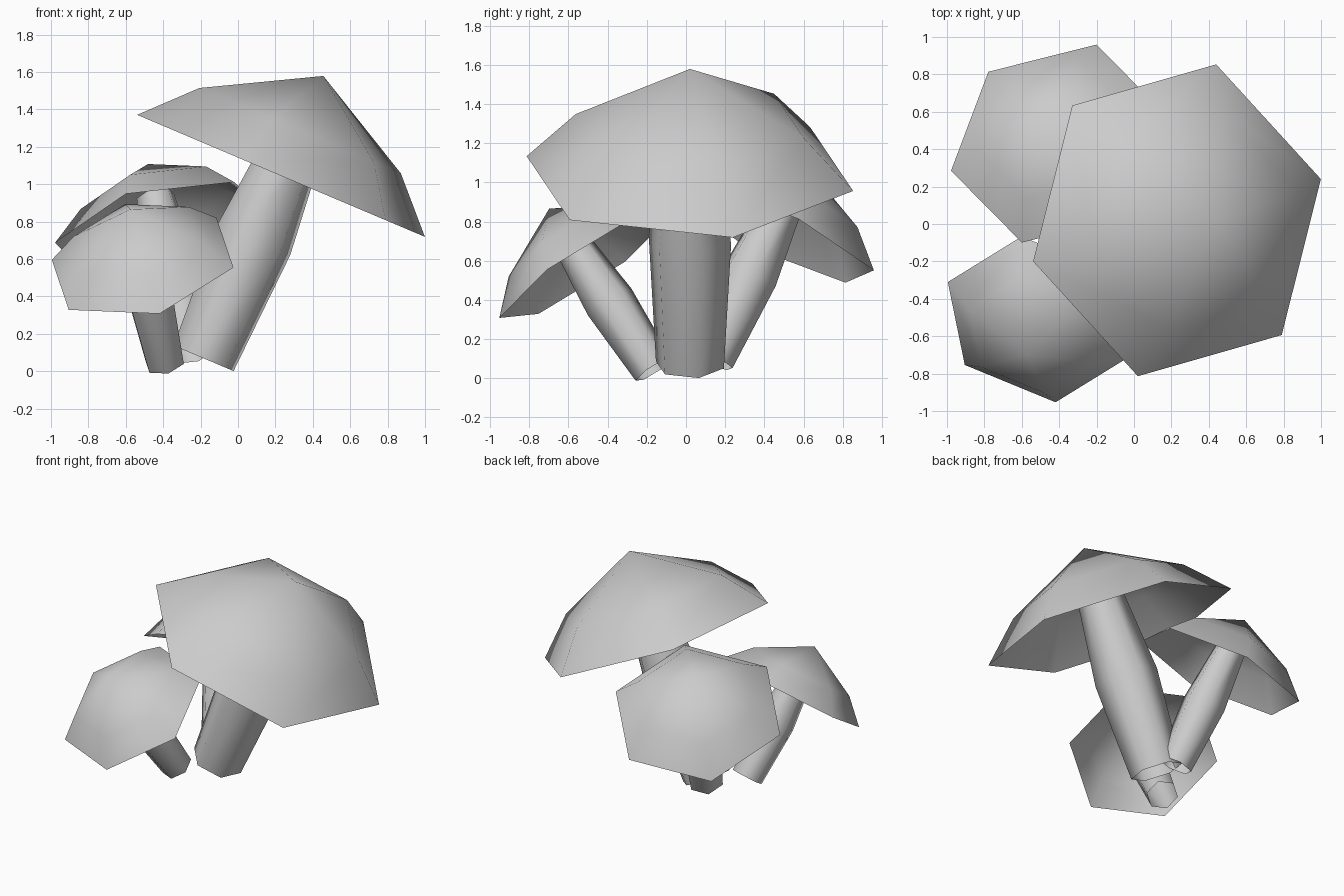
import bpy, bmesh
from math import cos, sin, tau
from mathutils import Vector, Matrix

cube = bpy.data.objects.get("Cube")
if cube:
    bpy.data.objects.remove(cube, do_unlink=True)

SIDES = 6
# (radius, height along the axis), measured from the rim centre at unit scale
CAP = [(0.864, 0), (0.605, 0.262), (0, 0.58)]
STEM = [(0.18, -1.06), (0.218, -0.37), (0.15, 0.3)]

grey = bpy.data.materials.new("mushroom_grey")
grey.use_nodes = True
colour = (0.6, 0.6, 0.6, 1)
grey.diffuse_color = colour
grey.node_tree.nodes["Principled BSDF"].inputs["Base Color"].default_value = colour


def lathe(name, profile, frame, scale):
    """Open six-sided surface of revolution in the given frame."""
    bm = bmesh.new()
    rings = []
    for r, h in profile:
        angles = [tau * i / SIDES for i in range(SIDES)]
        rings.append([bm.verts.new(Vector((r * cos(a), r * sin(a), h)) * scale)
                      for a in angles])
    for low, high in zip(rings, rings[1:]):
        for i in range(SIDES):
            j = (i + 1) % SIDES
            bm.faces.new((low[i], low[j], high[j], high[i]))
    bmesh.ops.remove_doubles(bm, verts=bm.verts, dist=1e-5)
    bm.transform(frame)
    for f in bm.faces:
        f.smooth = True
    mesh = bpy.data.meshes.new(name)
    bm.to_mesh(mesh)
    bm.free()
    mesh.materials.append(grey)
    bpy.context.collection.objects.link(bpy.data.objects.new(name, mesh))


def mushroom(name, centre, axis, corner, scale):
    """Tilted cap and stem; corner is one vertex of the cap rim."""
    c, z = Vector(centre), Vector(axis).normalized()
    x = Vector(corner) - c
    x = (x - z * x.dot(z)).normalized()
    frame = Matrix.Translation(c) @ Matrix((x, z.cross(x), z)).transposed().to_4x4()
    lathe(name + "_cap", CAP, frame, scale)
    lathe(name + "_stem", STEM, frame, scale)


mushroom("large", (0.23, 0.02, 1.045), (0.39, 0, 0.92), (1.0, 0.24, 0.72), 1)
mushroom("back", (-0.40, 0.43, 0.75), (-0.2, 0.41, 0.89), (-0.20, 0.96, 0.55), 0.694)
mushroom("front", (-0.51, -0.51, 0.575), (-0.185, -0.535, 0.825), (-0.42, -0.95, 0.31), 0.608)
